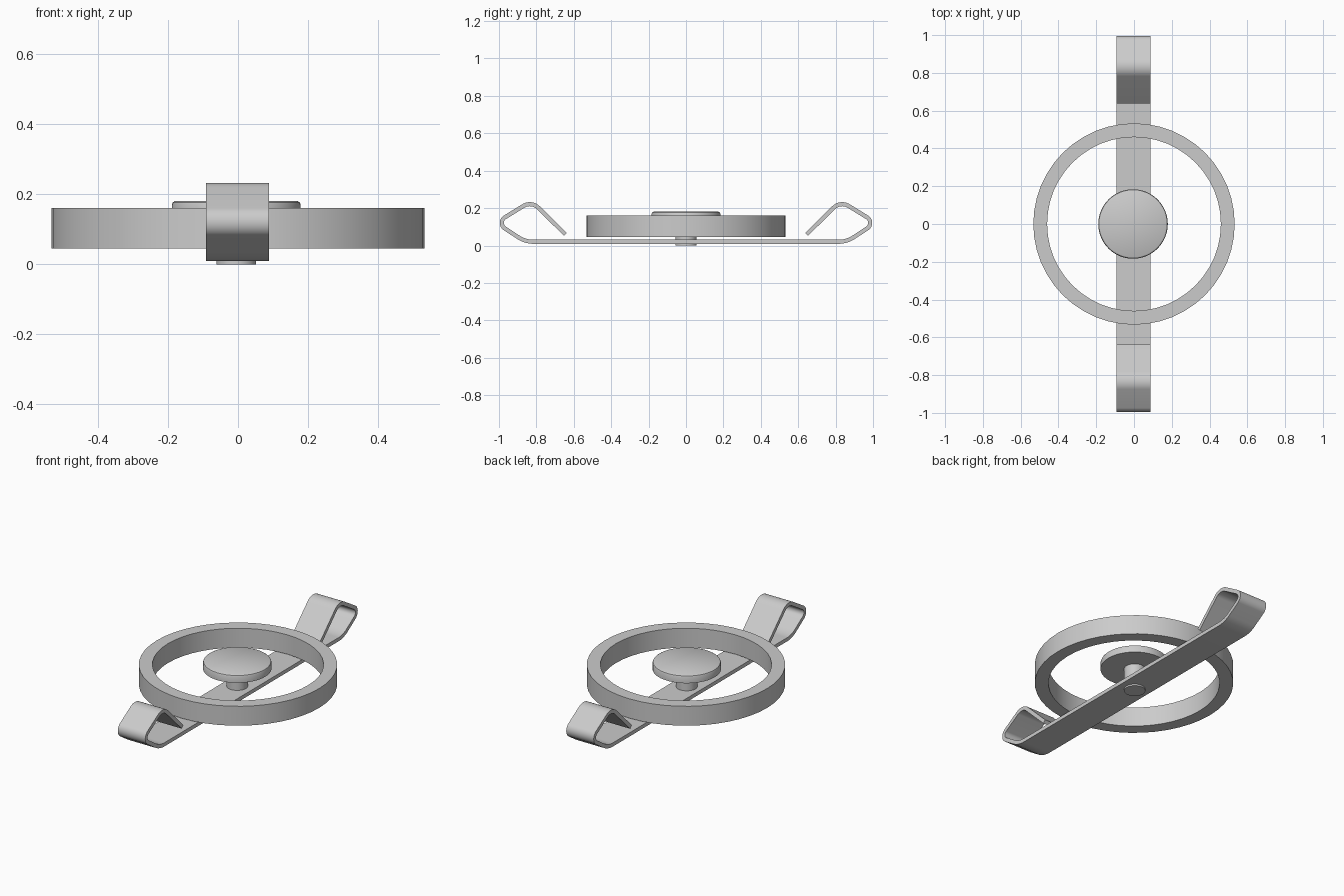
import bpy
import bmesh
from math import radians, tan, pi, cos, sin
from mathutils import Vector

cube = bpy.data.objects.get("Cube")
if cube:
    bpy.data.objects.remove(cube, do_unlink=True)

GREY = (0.6, 0.6, 0.6, 1.0)
grey = bpy.data.materials.new("light grey metal")
grey.use_nodes = True
grey.diffuse_color = GREY
grey.node_tree.nodes["Principled BSDF"].inputs["Base Color"].default_value = GREY


def finish(name, bm, location=(0, 0, 0)):
    bmesh.ops.recalc_face_normals(bm, faces=bm.faces)
    mesh = bpy.data.meshes.new(name)
    bm.to_mesh(mesh)
    bm.free()
    mesh.materials.append(grey)
    obj = bpy.data.objects.new(name, mesh)
    obj.location = location
    bpy.context.collection.objects.link(obj)
    bpy.ops.object.select_all(action='DESELECT')
    obj.select_set(True)
    bpy.context.view_layer.objects.active = obj
    bpy.ops.object.shade_smooth_by_angle(angle=radians(30))
    return obj


def lathe(name, profile, sides, closed=False, x=0.0):
    """Turn an (r, z) profile about z; open profiles get flat end caps."""
    bm = bmesh.new()
    rings = []
    for r, z in profile:
        rings.append([bm.verts.new((r * cos(2 * pi * i / sides),
                                    r * sin(2 * pi * i / sides), z))
                      for i in range(sides)])
    pairs = list(zip(rings, rings[1:]))
    if closed:
        pairs.append((rings[-1], rings[0]))
    else:
        bm.faces.new(rings[0])
        bm.faces.new(rings[-1])
    for a, b in pairs:
        for i in range(sides):
            j = (i + 1) % sides
            bm.faces.new((a[i], a[j], b[j], b[i]))
    return finish(name, bm, (x, 0, 0))


def fillet(before, corner, after, radius, steps=10):
    """Points of the arc that rounds a corner."""
    u = (before - corner).normalized()
    v = (after - corner).normalized()
    half = u.angle(v) / 2
    start = corner + u * radius / tan(half)
    end = corner + v * radius / tan(half)
    centre = corner + (u + v).normalized() * radius / sin(half)
    arc = []
    for i in range(steps + 1):
        spoke = start.lerp(end, i / steps) - centre
        arc.append(centre + spoke.normalized() * radius)
    return arc


# Bent strip: (y, z) centreline of one hook, mirrored to the other end
corners = [Vector(p) for p in ((0, 0.02), (0.86, 0.02), (1.015, 0.122),
                               (0.826, 0.238), (0.645, 0.06))]
hook = []
for k, radius in ((1, 0.15), (2, 0.035), (3, 0.065)):
    hook += fillet(corners[k - 1], corners[k], corners[k + 1], radius)
hook.append(corners[-1])
path = [Vector((-p.x, p.y)) for p in reversed(hook)] + hook

THICK, LEFT, RIGHT = 0.022, 0.0885, -0.0915
bm = bmesh.new()
sections = []
for i, p in enumerate(path):
    along = (path[min(i + 1, len(path) - 1)] - path[max(i - 1, 0)]).normalized()
    offset = Vector((-along.y, along.x)) * THICK / 2
    a, b = p + offset, p - offset
    sections.append([bm.verts.new(co) for co in (
        (RIGHT, a.x, a.y), (LEFT, a.x, a.y), (LEFT, b.x, b.y), (RIGHT, b.x, b.y))])
for s, t in zip(sections, sections[1:]):
    for i in range(4):
        j = (i + 1) % 4
        bm.faces.new((s[i], s[j], t[j], t[i]))
bm.faces.new(sections[0])
bm.faces.new(sections[-1])
finish("bent_strip", bm)

# Floating outer ring
lathe("outer_ring", [(0.533, 0.045), (0.533, 0.16), (0.46, 0.16), (0.46, 0.045)],
      48, closed=True)

# Central knob: stem through the strip with a bevelled disc on top
lathe("knob", [(0.057, 0.0), (0.057, 0.135), (0.184, 0.135), (0.184, 0.17),
               (0.181, 0.177), (0.174, 0.181)], 48, x=-0.005)
